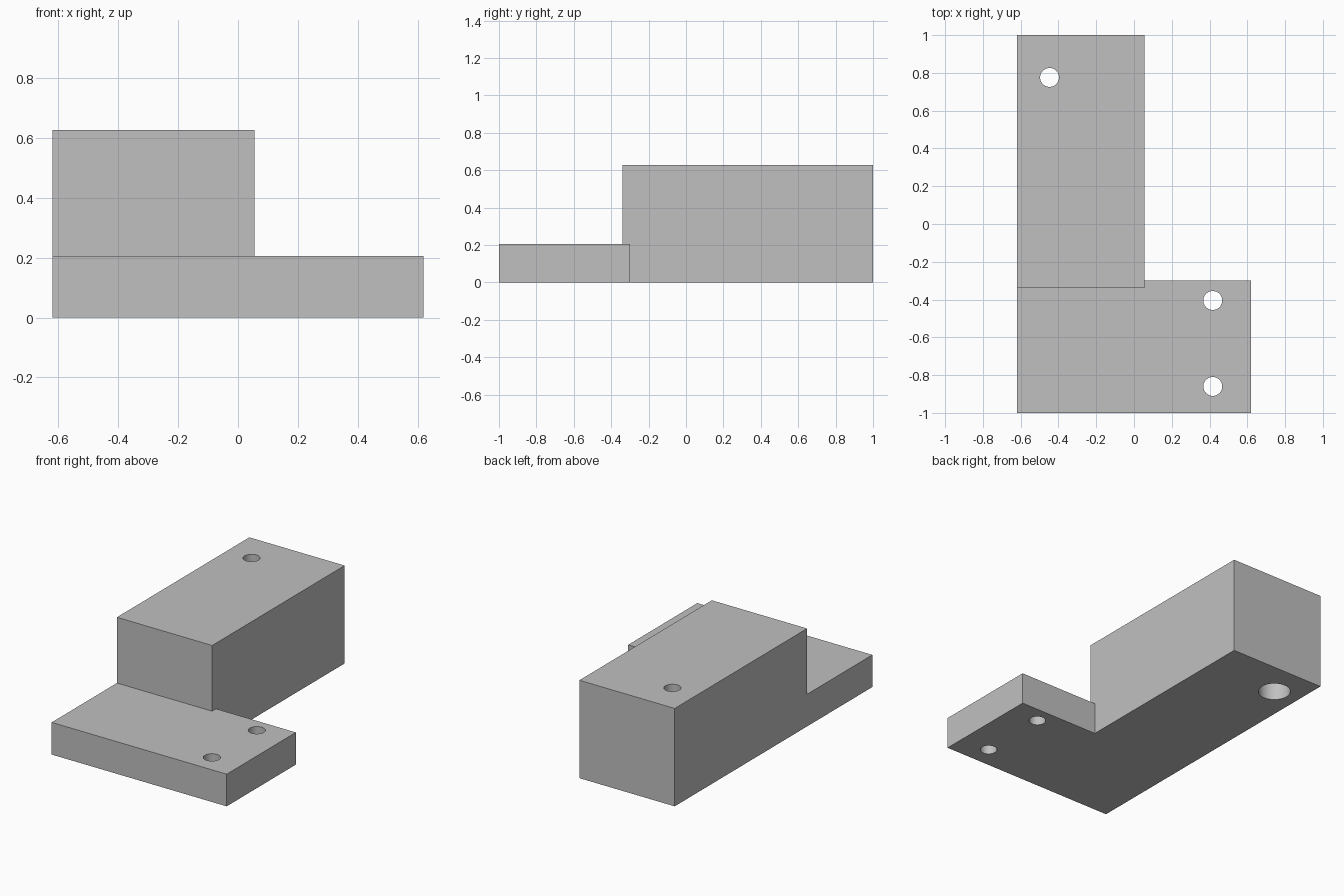
import bpy
import math
from mathutils import Vector

default = bpy.data.objects.get("Cube")
if default:
    bpy.data.objects.remove(default, do_unlink=True)

# Single flat grey
grey = bpy.data.materials.new("plain grey")
grey.use_nodes = True
colour = (0.53, 0.53, 0.53, 1)
grey.diffuse_color = colour
grey.node_tree.nodes["Principled BSDF"].inputs["Base Color"].default_value = colour


def box(name, low, high):
    low, high = Vector(low), Vector(high)
    bpy.ops.mesh.primitive_cube_add(size=1, location=(low + high) / 2)
    obj = bpy.context.object
    obj.name = name
    obj.scale = high - low
    bpy.ops.object.transform_apply(location=False, rotation=False, scale=True)
    obj.data.materials.append(grey)
    return obj


def drill(name, x, y, radius, bottom, top):
    bpy.ops.mesh.primitive_cylinder_add(
        vertices=48, radius=radius, depth=top - bottom,
        location=(x, y, (bottom + top) / 2))
    obj = bpy.context.object
    obj.name = name
    obj.data.materials.append(grey)
    return obj


def combine(target, tool, operation):
    mod = target.modifiers.new(tool.name, "BOOLEAN")
    mod.operation = operation
    mod.solver = "EXACT"
    mod.object = tool
    bpy.context.view_layer.objects.active = target
    bpy.ops.object.modifier_apply(modifier=mod.name)
    bpy.data.objects.remove(tool, do_unlink=True)


# Tall block joined to the low plate
bracket = box("mounting_block", (-0.62, -0.34, 0), (0.055, 1, 0.627))
plate = box("base_plate", (-0.62, -1, 0), (0.62, -0.3, 0.206))
combine(bracket, plate, "UNION")

# Screw holes, with a wide bore under the tall block
holes = [
    ("plate_hole_front", 0.417, -0.86, 0.05, -0.1, 0.8),
    ("plate_hole_back", 0.417, -0.405, 0.05, -0.1, 0.8),
    ("block_hole", -0.447, 0.776, 0.05, -0.1, 0.8),
    ("block_counterbore", -0.447, 0.776, 0.096, -0.1, 0.42),
]
for hole in holes:
    combine(bracket, drill(*hole), "DIFFERENCE")

# Smooth hole walls, crisp edges
bpy.ops.object.select_all(action="DESELECT")
bracket.select_set(True)
bpy.context.view_layer.objects.active = bracket
bpy.ops.object.shade_smooth_by_angle(angle=math.radians(30))
